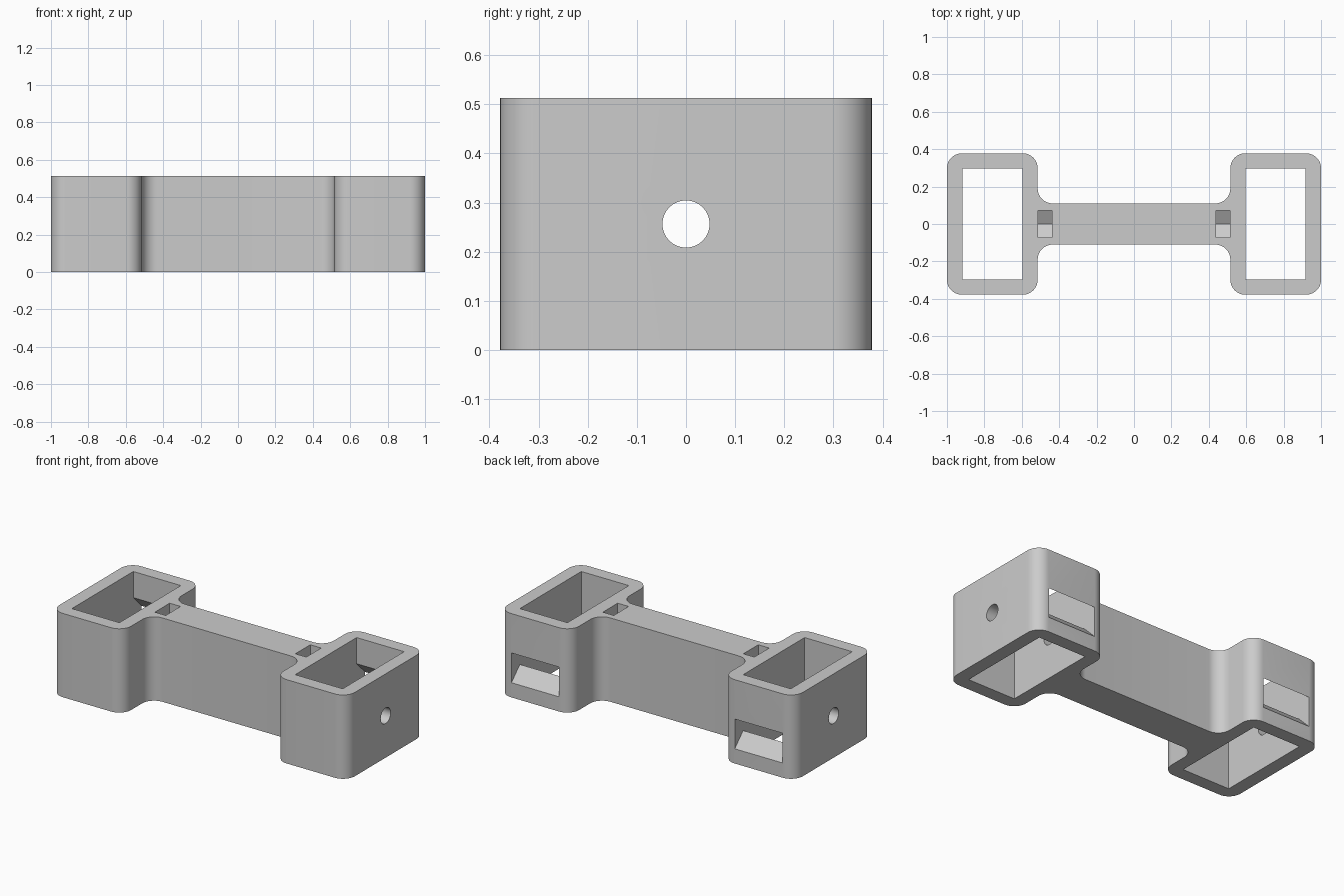
import bpy, bmesh, math
from mathutils import Vector

HEIGHT = 0.513
MID = HEIGHT / 2
R = 0.08           # radius of corners and fillets

if "Cube" in bpy.data.objects:
    bpy.data.objects.remove(bpy.data.objects["Cube"], do_unlink=True)

grey = bpy.data.materials.new("plain grey")
grey.use_nodes = True
grey.diffuse_color = (0.6, 0.6, 0.6, 1)
grey.node_tree.nodes["Principled BSDF"].inputs["Base Color"].default_value = (0.6, 0.6, 0.6, 1)


def arc(cx, cy, r, start, end, steps=12):
    angles = [math.radians(start + (end - start) * i / steps) for i in range(steps + 1)]
    return [(cx + r * math.cos(a), cy + r * math.sin(a)) for a in angles]


def prism(name, points, direction):
    """Extrude a closed 3D outline along a direction."""
    bm = bmesh.new()
    face = bm.faces.new([bm.verts.new(p) for p in points])
    made = bmesh.ops.extrude_face_region(bm, geom=[face], use_keep_orig=True)
    moved = [g for g in made["geom"] if isinstance(g, bmesh.types.BMVert)]
    bmesh.ops.translate(bm, verts=moved, vec=Vector(direction))
    bmesh.ops.recalc_face_normals(bm, faces=bm.faces)
    mesh = bpy.data.meshes.new(name)
    bm.to_mesh(mesh)
    bm.free()
    mesh.materials.append(grey)
    obj = bpy.data.objects.new(name, mesh)
    bpy.context.collection.objects.link(obj)
    return obj


def cut(target, cutter):
    cutter.hide_render = True
    mod = target.modifiers.new("cut", "BOOLEAN")
    mod.operation = "DIFFERENCE"
    mod.solver = "EXACT"
    mod.object = cutter
    bpy.context.view_layer.objects.active = target
    bpy.ops.object.modifier_apply(modifier=mod.name)
    bpy.data.objects.remove(cutter, do_unlink=True)


# Body: one quarter of the outline, mirrored in y and then in x
quarter = (arc(0.435, 0.19, R, -90, 0) + arc(0.595, 0.298, R, 180, 90)
           + arc(0.92, 0.298, R, 90, 0))
half = quarter + [(x, -y) for x, y in reversed(quarter)]
outline = half + [(-x, y) for x, y in reversed(half)]
body = prism("double_frame_bracket", [(x, y, 0) for x, y in outline], (0, 0, HEIGHT))

for side in (1, -1):
    # Open rectangular well through each end frame
    well = [(side * x, y, -0.1) for x, y in
            ((0.595, -0.297), (0.917, -0.297), (0.917, 0.297), (0.595, 0.297))]
    cut(body, prism("well_cutter", well, (0, 0, 1)))

    # Slanted slot through the back wall, rising inwards
    slot = [(side * 0.595, y, z + 0.378 - y) for y, z in
            ((0.42, 0.09), (0.27, 0.09), (0.27, 0.272), (0.42, 0.272))]
    cut(body, prism("slot_cutter", slot, (side * 0.322, 0, 0)))

    # Blind nut pocket with a pointed hexagonal floor
    pocket = [(side * 0.439, y, z) for y, z in
              ((-0.072, 0.6), (-0.072, MID - 0.042), (0, MID - 0.083),
               (0.072, MID - 0.042), (0.072, 0.6))]
    cut(body, prism("pocket_cutter", pocket, (side * 0.074, 0, 0)))

# Bolt hole along the whole length
hole = [(-1.1, y, z) for y, z in arc(0, MID, 0.048, 0, 360, 32)[:-1]]
cut(body, prism("bolt_hole_cutter", hole, (2.2, 0, 0)))

bpy.ops.object.select_all(action="DESELECT")
body.select_set(True)
bpy.context.view_layer.objects.active = body
bpy.ops.object.shade_smooth_by_angle(angle=math.radians(30))
